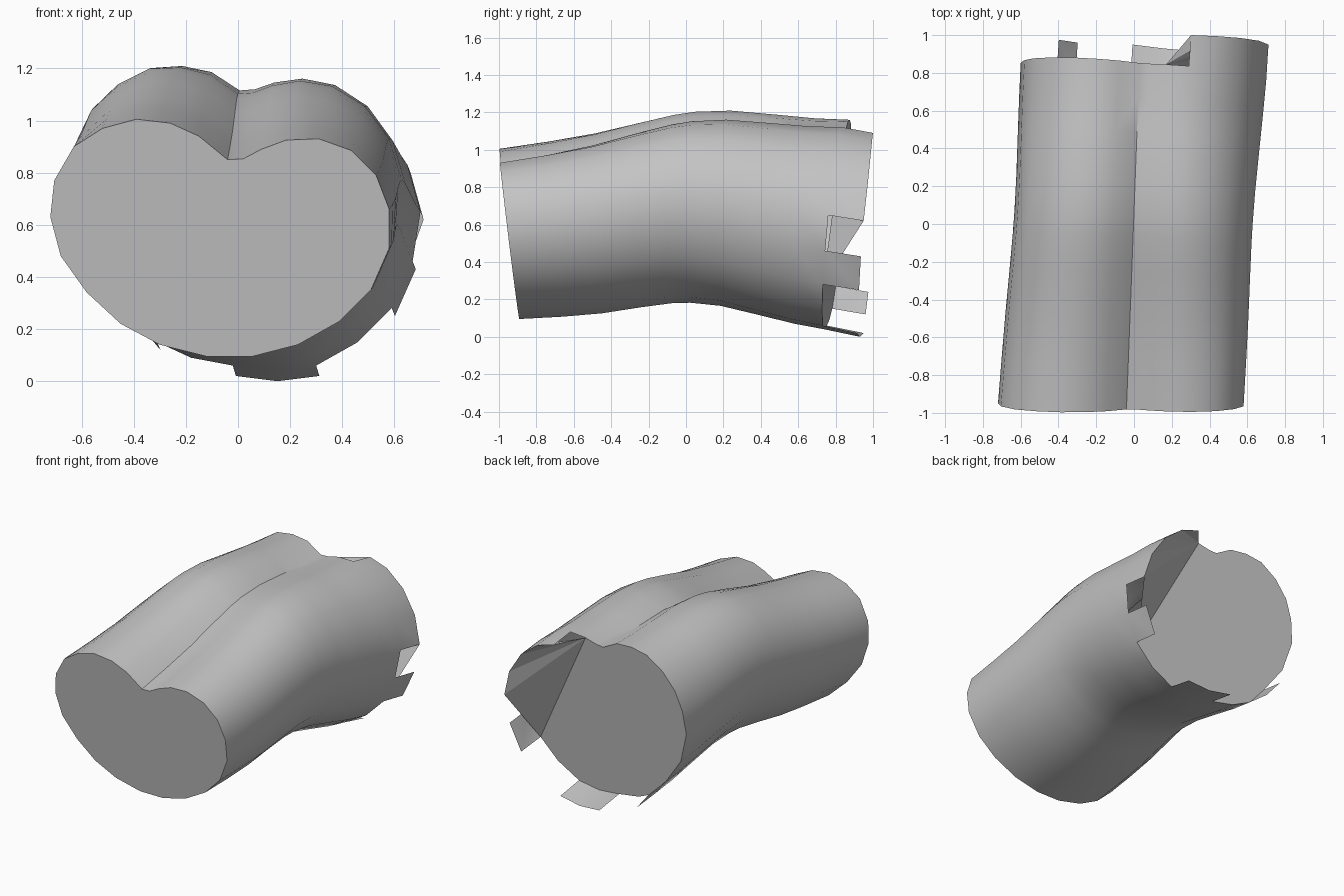
import bpy
import bmesh
import math

if "Cube" in bpy.data.objects:
    bpy.data.objects.remove(bpy.data.objects["Cube"], do_unlink=True)

# One plain grey for the whole log
grey = bpy.data.materials.new("plain_grey")
grey.use_nodes = True
COLOUR = (0.55, 0.55, 0.55, 1.0)
grey.diffuse_color = COLOUR
grey.node_tree.nodes["Principled BSDF"].inputs["Base Color"].default_value = COLOUR

# Two-lobed cross-sections (x, z) at the front and the back, clockwise from the right lobe
FRONT = [(-.72, .63), (-.705, .77), (-.63, .90), (-.52, .97), (-.39, 1.005),
         (-.26, .99), (-.15, .94), (-.04, .85), (.02, .853), (.09, .89),
         (.185, .925), (.31, .93), (.435, .885), (.53, .79), (.58, .66),
         (.58, .51), (.51, .35), (.39, .23), (.23, .14), (.055, .095),
         (-.12, .095), (-.30, .14), (-.45, .22), (-.58, .34), (-.68, .48)]
BACK = [(-.60, .66), (-.58, .82), (-.53, .95), (-.44, 1.06), (-.32, 1.14),
        (-.20, 1.16), (-.08, 1.15), (.03, 1.09), (.09, 1.095), (.17, 1.115),
        (.29, 1.12), (.42, 1.08), (.55, .98), (.65, .83), (.70, .65),
        (.67, .46), (.59, .28), (.46, .15), (.30, .06), (.14, .04),
        (-.02, .06), (-.18, .09), (-.31, .15), (-.41, .27), (-.54, .45)]
N = len(FRONT)

# Stations along the log: fraction of length, upward arch
STATIONS = [(0, 0), (.14, .02), (.27, .045), (.4, .085), (.5, .112), (.56, .118),
            (.66, .107), (.8, .06), (.9, .025), (1, 0)]

# Broken tongues of the shell at the back: section index -> tip y
TONGUES = [{10: 1.0, 11: .995, 12: .985, 13: .97, 14: .95},
           {15: .935, 16: .925},
           {18: .915, 19: .93, 20: .95},
           {22: .96, 23: .975}]


def ring(t, arch):
    """Points of the section at fraction t, with slanted ends."""
    pts = []
    for (fx, fz), (bx, bz) in zip(FRONT, BACK):
        y0 = -.88 - .12 * fz - .01 * fx
        y1 = .745 + .10 * bz - .07 * bx
        x = (fx + (bx - fx) * t) * (1 - .25 * arch)
        pts.append((x, y0 + (y1 - y0) * t, fz + (bz - fz) * t + arch))
    return pts


def tip(i, y):
    """End point of a tongue, following the fall of the log."""
    return (BACK[i][0] + .012, y, BACK[i][1] - (.04 if i in (18, 19, 20) else .03))


def make(name, points, faces, smooth):
    bm = bmesh.new()
    verts = [bm.verts.new(p) for p in points]
    for f in faces:
        bm.faces.new([verts[i] for i in f])
    mesh = bpy.data.meshes.new(name)
    bm.to_mesh(mesh)
    bm.free()
    mesh.materials.append(grey)
    obj = bpy.data.objects.new(name, mesh)
    bpy.context.collection.objects.link(obj)
    if smooth:
        bpy.ops.object.select_all(action='DESELECT')
        obj.select_set(True)
        bpy.context.view_layer.objects.active = obj
        bpy.ops.object.shade_smooth_by_angle(angle=math.radians(35))
    return obj


# Shell: lofted rings plus the tongues
rings = [ring(t, a) for t, a in STATIONS]
points = [p for r in rings for p in r]
faces = []
for s in range(len(rings) - 1):
    for i in range(N):
        j = (i + 1) % N
        faces.append((s * N + i, s * N + j, s * N + N + j, s * N + N + i))
last = (len(rings) - 1) * N
for tongue in TONGUES:
    ids = {}
    for i, y in tongue.items():
        ids[i] = len(points)
        points.append(tip(i, y))
    for i in tongue:
        if i + 1 in tongue:
            faces.append((last + i, last + i + 1, ids[i + 1], ids[i]))
make("log_shell", points, faces, True)

# Front cut face
make("front_cut", rings[0], [tuple(reversed(range(N)))], False)

# Back cut face, leaving out the corner behind the big tongue
corner = range(10, 16)
flat = [rings[-1][i] for i in range(N) if i not in corner]
make("back_cut", flat, [tuple(range(len(flat)))], False)

# Slanted split face from the cut out to the big tongue's edge
edge = [tip(i, y) for i, y in TONGUES[0].items()]
split = [rings[-1][9]] + edge + [rings[-1][16]]
make("split_face", split, [(0, i, i + 1) for i in range(1, len(split) - 1)], False)
